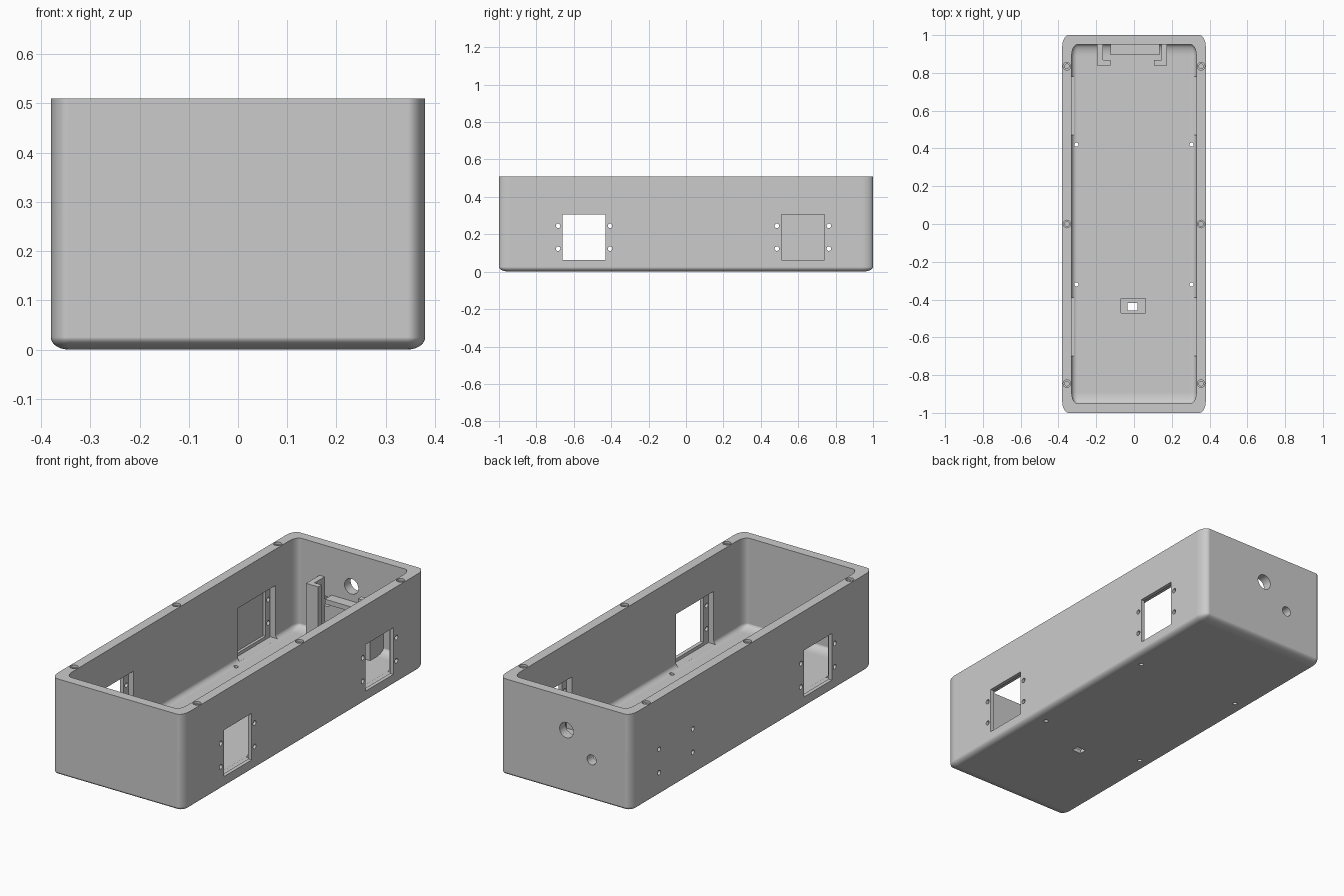
import bpy, bmesh
from math import radians, pi
from mathutils import Matrix, Vector

if "Cube" in bpy.data.objects:
    bpy.data.objects.remove(bpy.data.objects["Cube"], do_unlink=True)

grey = bpy.data.materials.new("plain grey")
grey.use_nodes = True
grey.diffuse_color = (0.6, 0.6, 0.6, 1)
grey.node_tree.nodes["Principled BSDF"].inputs["Base Color"].default_value = (0.6, 0.6, 0.6, 1)


def add_object(name, bm):
    mesh = bpy.data.meshes.new(name)
    bmesh.ops.recalc_face_normals(bm, faces=bm.faces)
    bm.to_mesh(mesh)
    bm.free()
    mesh.materials.append(grey)
    obj = bpy.data.objects.new(name, mesh)
    bpy.context.collection.objects.link(obj)
    return obj


def box(name, x, y, z, radii=None):
    """Box from ranges; radii round the upright and bottom edges elliptically."""
    lo, hi = Vector((x[0], y[0], z[0])), Vector((x[1], y[1], z[1]))
    r = Vector(radii or (1, 1, 1))
    bm = bmesh.new()
    bmesh.ops.create_cube(bm, size=1)
    for v in bm.verts:
        v.co = Vector([(lo[i] + (v.co[i] + 0.5) * (hi[i] - lo[i])) / r[i] for i in range(3)])
    if radii:
        top = hi.z / r.z - 1e-4
        edges = [e for e in bm.edges if any(v.co.z < top for v in e.verts)]
        bmesh.ops.bevel(bm, geom=edges, offset=1, segments=10, profile=0.5, affect='EDGES')
        for v in bm.verts:
            v.co = Vector([v.co[i] * r[i] for i in range(3)])
    return add_object(name, bm)


def rod(name, centre, radius, depth, axis='Z'):
    turn = {'X': Matrix.Rotation(pi / 2, 4, 'Y'), 'Y': Matrix.Rotation(pi / 2, 4, 'X'),
            'Z': Matrix.Identity(4)}[axis]
    bm = bmesh.new()
    bmesh.ops.create_cone(bm, cap_ends=True, segments=24, radius1=radius, radius2=radius,
                          depth=depth, matrix=Matrix.Translation(centre) @ turn)
    return add_object(name, bm)


def cut(target, cutter):
    mod = target.modifiers.new("cut", 'BOOLEAN')
    mod.operation, mod.solver, mod.object = 'DIFFERENCE', 'EXACT', cutter
    bpy.context.view_layer.update()
    graph = bpy.context.evaluated_depsgraph_get()
    mesh = bpy.data.meshes.new_from_object(target.evaluated_get(graph))
    target.modifiers.clear()
    target.data = mesh
    bpy.data.objects.remove(cutter, do_unlink=True)


# Open tray with rounded uprights and bottom
case = box("case", (-0.38, 0.38), (-1, 1), (0, 0.51), (0.035, 0.06, 0.025))
cut(case, box("cavity", (-0.33, 0.33), (-0.95, 0.95), (0.04, 0.6), (0.03, 0.06, 0.025)))

# Side windows with inner recesses and screw holes; one window stays blind
for side in (-1, 1):
    for mid in (-0.545, 0.625):
        def span(a, b):
            return sorted((side * a, side * b))
        blind = side < 0 and mid > 0
        cut(case, box("recess", span(0.36, 0.30), (mid - 0.155, mid + 0.155), (0.045, 0.32)))
        cut(case, box("window", span(0.374 if blind else 0.45, 0.32),
                      (mid - 0.115, mid + 0.115), (0.062, 0.305)))
        for dy in (-0.139, 0.139):
            for z in (0.123, 0.245):
                cut(case, rod("screw_hole", (side * 0.37, mid + dy, z), 0.012, 0.1, 'X'))

    # Counterbored lid screw holes in the rim
    for y in (-0.845, 0, 0.835):
        cut(case, rod("rim_counterbore", (side * 0.355, y, 0.51), 0.02, 0.024))
        cut(case, rod("rim_hole", (side * 0.355, y, 0.46), 0.012, 0.12))

    # Floor holes
    for y in (-0.32, 0.42):
        cut(case, rod("floor_hole", (side * 0.305, y, 0.03), 0.011, 0.2))

# Stepped slot in the floor
cut(case, box("slot_step", (-0.07, 0.06), (-0.472, -0.395), (0.02, 0.1)))
cut(case, box("slot", (-0.034, 0.019), (-0.457, -0.417), (-0.1, 0.1)))

# Back wall holes
cut(case, rod("large_back_hole", (-0.01, 1, 0.336), 0.04, 0.2, 'Y'))
cut(case, rod("small_back_hole", (-0.155, 1, 0.22), 0.026, 0.2, 'Y'))

# Holder against the back wall: two hooked brackets and a shelf
for name, side in (("left", 1), ("right", -1)):
    def holder_x(a, b):
        return sorted((side * a - 0.01, side * b - 0.01))
    box(name + "_bracket_leg", holder_x(0.155, 0.185), (0.84, 0.955), (0.035, 0.345))
    box(name + "_bracket_lip", holder_x(0.115, 0.155), (0.84, 0.868), (0.035, 0.345))
box("shelf", (-0.125, 0.135), (0.895, 0.955), (0.235, 0.26))

# Smooth rounded areas, crisp edges elsewhere
bpy.ops.object.select_all(action='DESELECT')
case.select_set(True)
bpy.context.view_layer.objects.active = case
bpy.ops.object.shade_smooth_by_angle(angle=radians(30))
normals = case.modifiers.new("weighted_normals", 'WEIGHTED_NORMAL')
normals.keep_sharp = True
